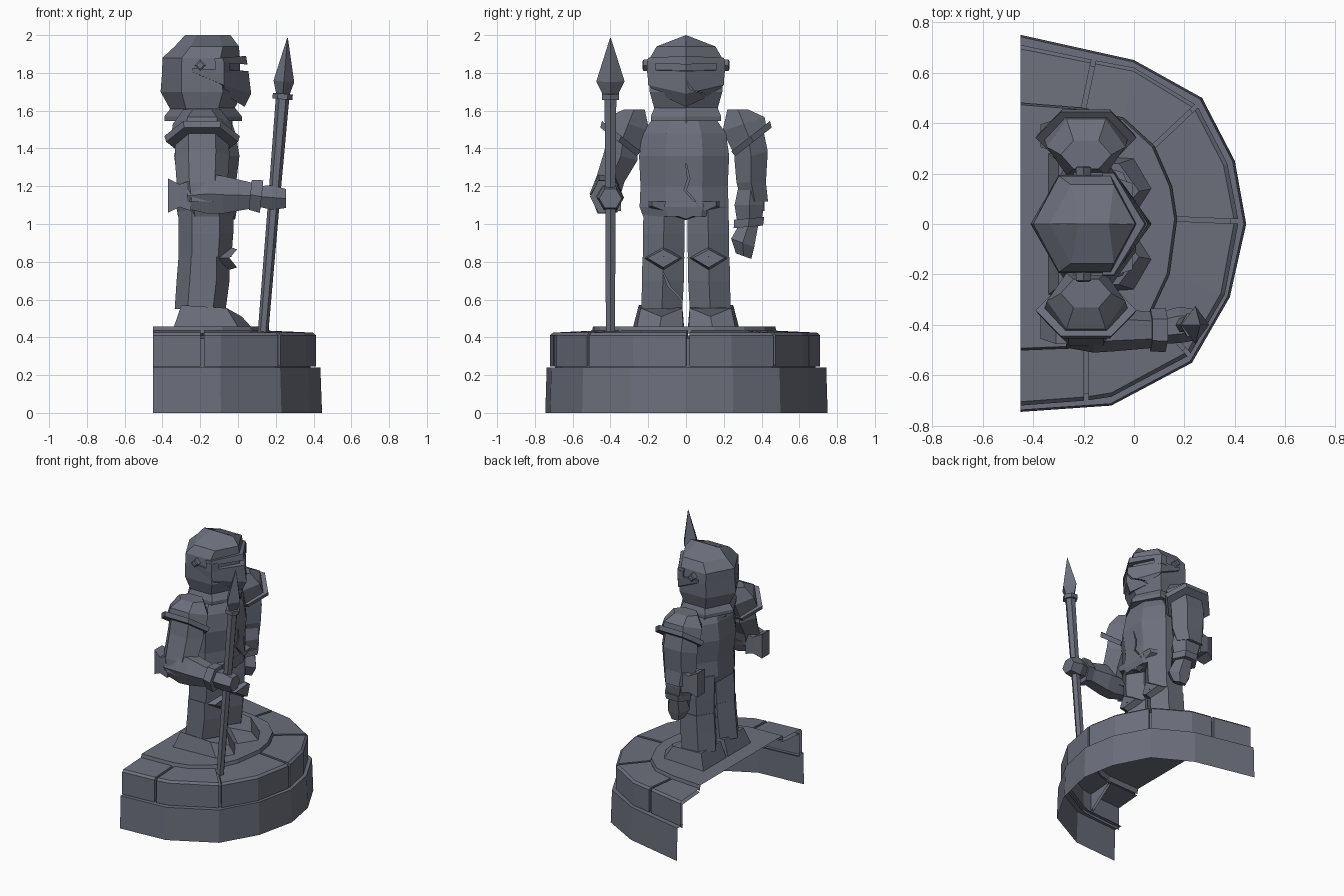
import bpy, bmesh, math
from mathutils import Vector, Euler

if "Cube" in bpy.data.objects:
    bpy.data.objects.remove(bpy.data.objects["Cube"])

stone = bpy.data.materials.new("dark grey stone")
stone.diffuse_color = (0.15, 0.16, 0.20, 1)
stone.use_nodes = True
stone.node_tree.nodes["Principled BSDF"].inputs["Base Color"].default_value = stone.diffuse_color


def finish(name, bm, closed=True):
    bmesh.ops.remove_doubles(bm, verts=bm.verts, dist=1e-4)
    if closed:
        bmesh.ops.recalc_face_normals(bm, faces=bm.faces)
    me = bpy.data.meshes.new(name)
    bm.to_mesh(me)
    bm.free()
    me.materials.append(stone)
    ob = bpy.data.objects.new(name, me)
    bpy.context.collection.objects.link(ob)
    return ob


def ring(c, ra, rb, rot=(0, 0, 0), n=6, start=0):
    """Polygon of n points around c, tilted by rot (degrees)."""
    e = Euler([math.radians(a) for a in rot]).to_matrix()
    pts = []
    for i in range(n):
        a = math.radians(start) + 2 * math.pi * i / n
        pts.append(Vector(c) + e @ Vector((ra * math.cos(a), rb * math.sin(a), 0)))
    return pts


def flat(pts, z):
    """Plan outline at one height, or at one height per point."""
    zs = z if isinstance(z, (list, tuple)) else [z] * len(pts)
    return [Vector((p[0], p[1], h)) for p, h in zip(pts, zs)]


def loft(name, rings, side=1, bottom=True, top=True, wrap=True):
    """Skin between rings; side=-1 mirrors in y."""
    bm = bmesh.new()
    vs = [[bm.verts.new((p[0], p[1] * side, p[2])) for p in r] for r in rings]
    n = len(vs[0])
    for a, b in zip(vs, vs[1:]):
        for i in range(n if wrap else n - 1):
            j = (i + 1) % n
            bm.faces.new((a[i], a[j], b[j], b[i]))
    if bottom:
        bm.faces.new(vs[0][::-1])
    if top:
        bm.faces.new(vs[-1])
    return finish(name, bm, wrap)


def crack(ob, pts, w, x0, x1):
    """Cut a thin zigzag (points in y, z) into the front of a part."""
    ws = [0.002] + [w] * (len(pts) - 2) + [0.002]
    prof = [(y - h, z) for (y, z), h in zip(pts, ws)]
    prof += [(y + h, z) for (y, z), h in zip(pts, ws)][::-1]
    cut = loft(ob.name + "_crack_cutter", [[(x, y, z) for y, z in prof] for x in (x0, x1)])
    cut.hide_render = True
    cut.display_type = 'WIRE'
    m = ob.modifiers.new("crack", 'BOOLEAN')
    m.object = cut
    m.operation = 'DIFFERENCE'
    m.solver = 'EXACT'


# ---- plinth: hollow half-round shell, open below and at the back
low = [(-.45, -.745), (-.09, -.72), (.23, -.55), (.38, -.29), (.445, 0),
       (.40, .25), (.27, .50), (0, .65), (-.45, .75)]
def shrink(pts, k):
    return [(x if x < -.43 else x * k - .45 * (1 - k), y * k) for x, y in pts]
loft("plinth_lower_wall", [flat(low, 0), flat(shrink(low, .99), .24), flat(shrink(low, .9), .24)],
     bottom=False, top=False, wrap=False)

# ---- upper course of separate stones
outer = [(-.45, -.72), (-.19, -.70), (-.09, -.685), (.22, -.52), (.36, -.28), (.415, .01),
         (.37, .24), (.25, .47), (0, .62), (-.16, .65), (-.45, .71)]
inner = [(-.45, -.50), (-.19, -.49), (-.08, -.46), (.07, -.35), (.14, -.20), (.17, .02),
         (.15, .15), (.08, .31), (-.04, .42), (-.20, .46), (-.45, .48)]
back = shrink(outer, .965)
loft("plinth_joint_backing", [flat(back, .22), flat(back, .395), flat(inner, .41)],
     bottom=False, top=False, wrap=False)
joints = [0, 1, 3, 5, 7, 9, 10]
for k, (a, b) in enumerate(zip(joints, joints[1:])):
    o = [Vector(p) for p in outer[a:b + 1]]
    i = [Vector(p) for p in inner[a:b + 1]]
    for line in (o, i):                      # open a narrow joint at both ends
        s, e = line[0].copy(), line[-1].copy()
        if a > 0:
            line[0] = s + (line[1] - s).normalized() * .009
        if b < 10:
            line[-1] = e + (line[-2] - e).normalized() * .009
    lip = [p.lerp(q, .07) for p, q in zip(o, i)]
    wall = [flat(o, .245), flat(o, .41), flat(lip, .425), flat(i, .435)]
    bm = bmesh.new()
    vs = [[bm.verts.new(p) for p in r] for r in wall]
    for r, q in zip(vs, vs[1:]):
        for j in range(len(r) - 1):
            bm.faces.new((r[j], r[j + 1], q[j + 1], q[j]))
    for j, end in ((0, a > 0), (-1, b < 10)):
        if end:                              # joint faces
            bm.faces.new([r[j] for r in vs] + [bm.verts.new((*i[j], .40))])
    finish("plinth_stone_%d" % (k + 1), bm, False)

# ---- round step under the feet
step = shrink(inner, .985)
loft("standing_step", [flat(inner, .42), flat(step, .458)], bottom=False, wrap=False)

# ---- legs
for side, tag in ((1, "left"), (-1, "right")):
    sole = [(-.34, .01), (-.01, .015), (.07, .14), (0, .26), (-.34, .28)]
    instep = [(-.30, .02), (-.08, .02), (.02, .13), (-.06, .24), (-.30, .25)]
    loft(tag + "_foot", [flat(sole, .455), flat(instep, [.57, .555, .51, .555, .57])], side)
    shin = loft(tag + "_shin", [ring((-.20, .128, .55), .135, .125),
                                ring((-.185, .122, .70), .14, .128),
                                ring((-.18, .12, .825), .135, .128)], side)
    loft(tag + "_thigh", [ring((-.175, .118, .825), .14, .125),
                          ring((-.17, .118, .95), .145, .128),
                          ring((-.17, .115, 1.10), .145, .125)], side)
    loft(tag + "_knee_plate", [
        [(-.10, .02, .82), (-.07, .12, .75), (-.10, .22, .82), (-.07, .12, .89)],
        [(-.045, .035, .82), (-.005, .12, .77), (-.045, .205, .82), (-.005, .12, .865)]], side)
    if side < 0:
        crack(shin, [(-.12, .74), (-.09, .67), (-.05, .63), (0, .57)], .007, -.16, .05)

# ---- torso
chest = loft("breastplate", [ring((-.165, -.01, z), rx, ry, n=8, start=22.5) for z, rx, ry in (
    (1.04, .165, .235), (1.09, .175, .255), (1.20, .165, .25), (1.36, .187, .258),
    (1.48, .165, .24), (1.545, .14, .19))])
crack(chest, [(0, 1.32), (.015, 1.24), (-.005, 1.18), (.03, 1.14), (.08, 1.08)], .006, -.035, .1)
loft("tasset_front", [
    [(-.06, -.20, 1.09), (-.05, 0, 1.02), (-.06, .18, 1.09), (-.06, .18, 1.12), (-.06, -.20, 1.12)],
    [(-.02, -.18, 1.095), (-.015, 0, 1.025), (-.02, .16, 1.095), (-.005, .16, 1.12), (-.005, -.18, 1.12)]])

# ---- head
loft("neck", [ring((-.18, 0, 1.50), .15, .17), ring((-.18, 0, 1.62), .15, .17)])
loft("neck_guard", [ring((-.185, 0, 1.545), .205, .215), ring((-.185, 0, 1.57), .205, .215),
                    ring((-.185, 0, 1.62), .165, .19)])
loft("helmet", [ring((-.19, 0, 1.60), .165, .19), ring((-.19, 0, 1.70), .22, .222),
                ring((-.195, 0, 1.80), .207, .225), ring((-.195, 0, 1.88), .205, .22),
                ring((-.165, 0, 1.94), .17, .18), ring((-.16, 0, 2.0), .12, 0)], top=False)


def plan(front, w):
    return [(-.24, -w), (-.075, -w), (front, 0), (-.075, w), (-.24, w)]


visor = loft("visor", [flat(plan(.035, .15), [1.80, 1.69, 1.62, 1.69, 1.80]),
                       flat(plan(.07, .20), [1.805, 1.735, 1.69, 1.735, 1.805]),
                       flat(plan(.055, .205), [1.825, 1.815, 1.81, 1.815, 1.825])])
crack(visor, [(0, 1.76), (.03, 1.71), (.09, 1.69), (.12, 1.65)], .007, -.07, .1)
brow = [(-.12, -.205), (-.075, -.205), (.05, 0), (-.075, .205), (-.12, .205)]
loft("brow_plate", [flat(brow, [1.85, 1.85, 1.845, 1.85, 1.85]),
                    flat(shrink(brow, .985), [1.875, 1.88, 1.89, 1.88, 1.875])])
for side, tag in ((1, "left"), (-1, "right")):
    loft(tag + "_slit_end", [flat([(-.12, .16), (-.045, .158), (-.075, .207), (-.12, .207)], z)
                             for z in (1.80, 1.86)], side)
    loft(tag + "_visor_rivet", [ring((-.20, y, 1.84), r, r, (90, 0, 0), 4)
                                for y, r in ((.18, .03), (.225, .03), (.23, .02))], side)

# ---- arms
T = (38, 0, 0)
for side, tag, ey in ((1, "left", .345), (-1, "right", .405)):
    loft(tag + "_shoulder_cap", [ring((-.19, .335, 1.455), .165, .13, T),
                                 ring((-.19, .305, 1.53), .155, .135, (18, 0, 0)),
                                 ring((-.19, .275, 1.605), .10, .065)], side)
    loft(tag + "_shoulder_rim", [ring((-.19, .357, 1.435), .19, .142, T),
                                 ring((-.19, .342, 1.465), .20, .15, T)], side)
    loft(tag + "_upper_arm", [ring((-.19, ey + .02, 1.12), .11, .08),
                              ring((-.19, ey, 1.22), .135, .09),
                              ring((-.19, .345, 1.36), .145, .105, (15, 0, 0)),
                              ring((-.19, .33, 1.46), .14, .11, T)], side)
    loft(tag + "_elbow_plate", [
        [(-.25, ey + y, z) for y, z in ((-.06, 1.07), (.07, 1.07), (.07, 1.23), (-.06, 1.23))],
        [(-.31, ey + y, z) for y, z in ((-.06, 1.09), (.07, 1.09), (.07, 1.21), (-.06, 1.21))],
        [(-.37, ey + y, z) for y, z in ((-.04, 1.06), (.05, 1.06), (.05, 1.24), (-.04, 1.24))]], side)

# left arm hangs down
loft("left_forearm", [ring((-.175, .335, 1.0), .09, .072), ring((-.18, .335, 1.10), .12, .09),
                      ring((-.19, .345, 1.21), .11, .075)])
loft("left_cuff", [ring((-.17, .33, .985), .10, .09, (5, 0, 0)),
                   ring((-.17, .335, 1.03), .105, .092, (5, 0, 0))])
loft("left_fist", [ring((-.15, .305, .83), .05, .05, (-20, 0, 0)),
                   ring((-.15, .30, .90), .09, .075, (-20, 0, 0)),
                   ring((-.165, .33, .99), .07, .06)])

# right arm reaches forward; rings stand across x
def across(x, y, z, rz, ry, tilt=0):
    return ring((x, y, z), rz, ry, (0, 90 + tilt, 0), start=30)
loft("right_forearm", [across(-.27, -.42, 1.15, .08, .07), across(-.16, -.425, 1.16, .122, .085),
                       across(-.08, -.42, 1.155, .115, .085), across(.09, -.42, 1.15, .075, .07)])
loft("right_cuff", [across(.065, -.42, 1.155, .092, .085, 6), across(.125, -.42, 1.145, .10, .088, 6)])
loft("right_fist", [across(.12, -.41, 1.145, .065, .065), across(.18, -.40, 1.14, .075, .072),
                    across(.255, -.40, 1.135, .058, .06)])

# ---- spear, leaning slightly forward
def on_spear(z):
    return (.133 + (z - .43) * .083, -.40, z)
loft("spear_shaft", [ring(on_spear(z), r, r, (0, 4.7, 0)) for z, r in ((.43, .028), (1.1, .031), (1.68, .036))])
loft("spear_collar", [ring(on_spear(z), r, r, (0, 4.7, 0)) for z, r in ((1.66, .053), (1.69, .053))])
tip = on_spear(1.985)
loft("spear_head", [ring(on_spear(1.685), .035, .04, (0, 4.7, 0), 4),
                    ring(on_spear(1.755), .055, .075, (0, 4.7, 0), 4),
                    ring(tip, .002, .002, n=4)])
